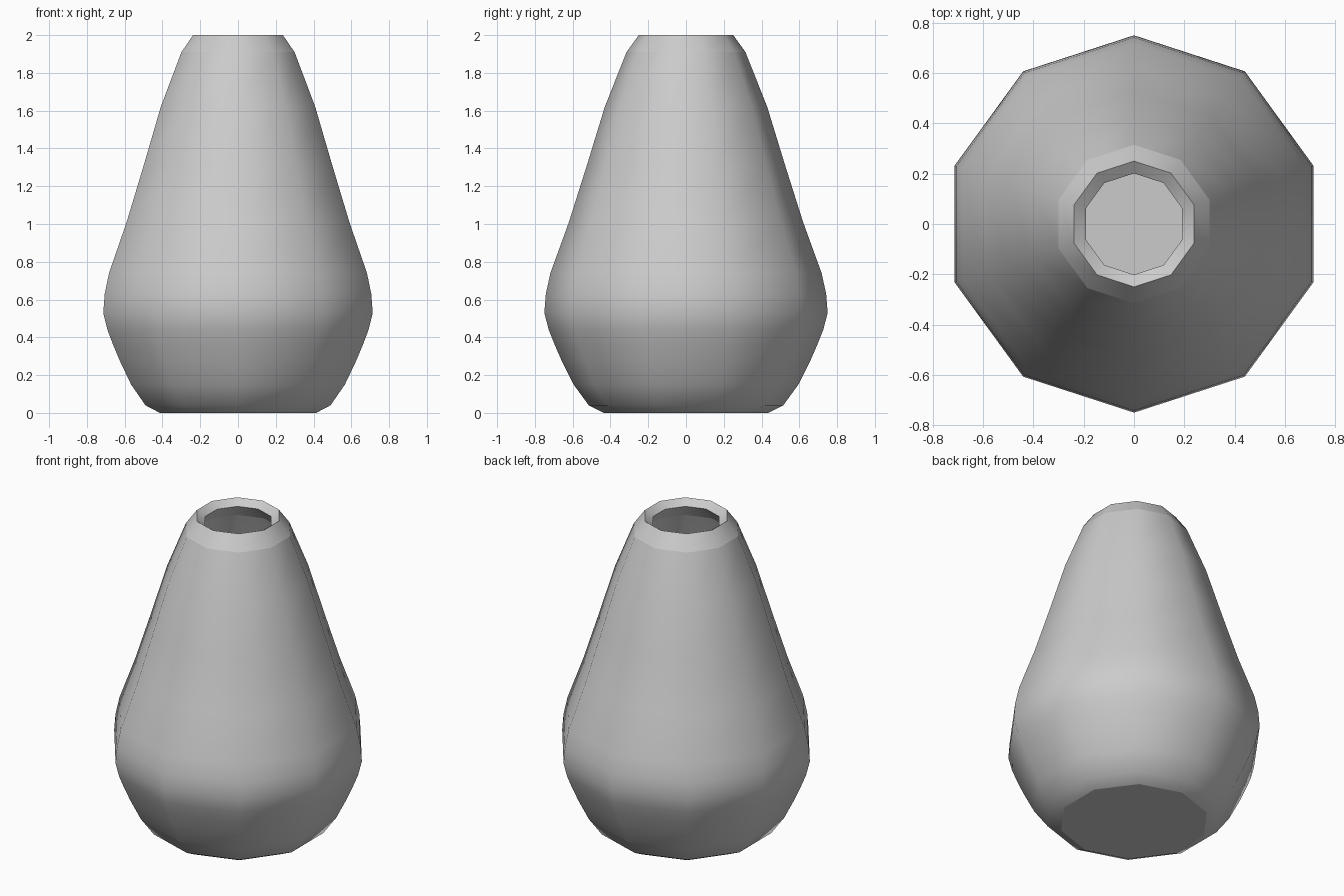
import bpy, bmesh, math

if "Cube" in bpy.data.objects:
    bpy.data.objects.remove(bpy.data.objects["Cube"])

SIDES = 10
# Outer profile: (radius at the corners, height)
PROFILE = [(0.435, 0.0), (0.515, 0.04), (0.595, 0.15), (0.66, 0.28), (0.695, 0.36),
           (0.727, 0.44), (0.75, 0.53), (0.742, 0.63), (0.718, 0.74), (0.62, 1.01),
           (0.525, 1.31), (0.43, 1.62), (0.315, 1.91), (0.25, 2.0)]

# Vase wall: rings of ten corners stacked along the profile
bm = bmesh.new()
rings = []
for r, z in PROFILE:
    ring = []
    for i in range(SIDES):
        a = math.pi / 2 + i * 2 * math.pi / SIDES
        ring.append(bm.verts.new((r * math.cos(a), r * math.sin(a), z)))
    rings.append(ring)
for low, high in zip(rings, rings[1:]):
    for i in range(SIDES):
        j = (i + 1) % SIDES
        bm.faces.new((low[i], low[j], high[j], high[i])).smooth = True

# Flat base
bm.faces.new(list(reversed(rings[0])))

# Sharp edges at the base, the neck bevel and the rim
for ring in (rings[0], rings[-2], rings[-1]):
    for i in range(SIDES):
        bm.edges.get((ring[i], ring[(i + 1) % SIDES])).smooth = False

mesh = bpy.data.meshes.new("vase")
bm.to_mesh(mesh)
bm.free()
vase = bpy.data.objects.new("vase", mesh)
bpy.context.collection.objects.link(vase)

# Hollow wall thickness with an inward sloping rim
wall = vase.modifiers.new("wall", 'SOLIDIFY')
wall.thickness = 0.06
wall.offset = -1
